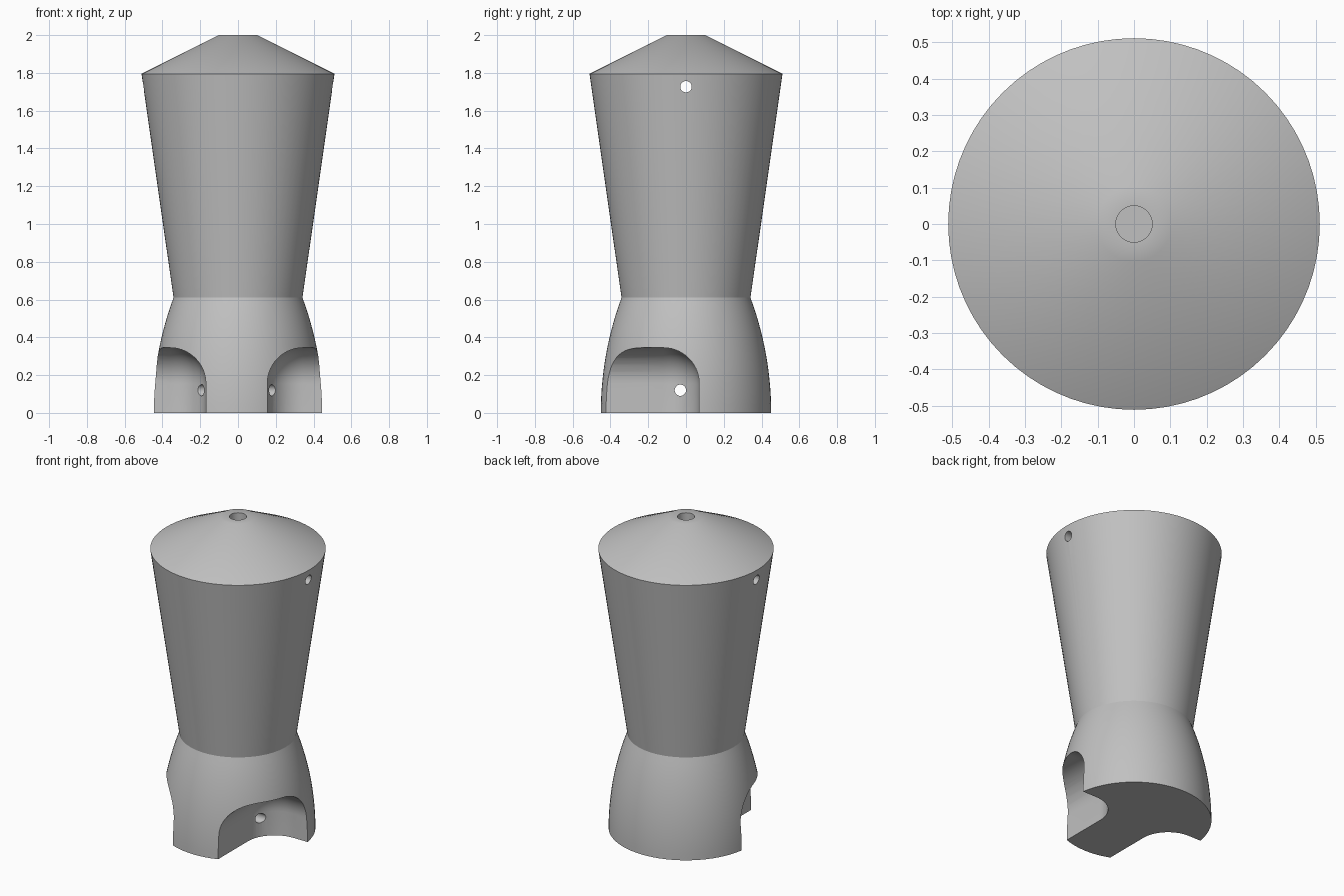
import bpy, bmesh, math
from mathutils import Matrix, Vector

cube = bpy.data.objects.get("Cube")
if cube:
    bpy.data.objects.remove(cube, do_unlink=True)

WAIST = 0.61
SEGMENTS = 72

grey = bpy.data.materials.new("plain grey")
grey.use_nodes = True
grey.diffuse_color = (0.53, 0.53, 0.53, 1)
grey.node_tree.nodes["Principled BSDF"].inputs["Base Color"].default_value = grey.diffuse_color


def make_object(name, bm):
    bmesh.ops.recalc_face_normals(bm, faces=bm.faces)
    mesh = bpy.data.meshes.new(name)
    bm.to_mesh(mesh)
    bm.free()
    mesh.materials.append(grey)
    obj = bpy.data.objects.new(name, mesh)
    bpy.context.collection.objects.link(obj)
    return obj


def revolve(name, profile):
    bm = bmesh.new()
    verts = [bm.verts.new((r, 0, z)) for r, z in profile]
    edges = [bm.edges.new(pair) for pair in zip(verts, verts[1:])]
    bmesh.ops.spin(bm, geom=verts + edges, cent=(0, 0, 0), axis=(0, 0, 1),
                   angle=math.tau, steps=SEGMENTS, use_merge=False)
    bmesh.ops.remove_doubles(bm, verts=bm.verts, dist=1e-4)
    return make_object(name, bm)


def recess_cutter(name, inner_x, side):
    # rounded block open to the front, the side and the floor
    bm = bmesh.new()
    center = Vector((side * (inner_x + 0.5), 0.07 - 0.5, 0.345 - 0.5))
    bmesh.ops.create_cube(bm, size=1, matrix=Matrix.Translation(center))
    bmesh.ops.bevel(bm, geom=bm.edges[:], offset=0.19, segments=14,
                    profile=0.5, affect='EDGES')
    return make_object(name, bm)


def cross_hole_cutter(name, y, z):
    bm = bmesh.new()
    matrix = Matrix.Translation((0, y, z)) @ Matrix.Rotation(math.pi / 2, 4, 'Y')
    bmesh.ops.create_cone(bm, cap_ends=True, segments=32, radius1=0.03,
                          radius2=0.03, depth=2, matrix=matrix)
    return make_object(name, bm)


# Body: bulged foot, tapered cup, conical cap with a blind hole in the top
foot = []
bulge = 1.75
for i in range(15):
    z = WAIST * i / 14
    foot.append((0.451 - bulge + math.sqrt(bulge ** 2 - z ** 2), z))
cap = [(0.511, 1.795), (0.103, 2), (0.05, 2), (0.05, 1.8), (0, 1.8)]
body = revolve("body", [(0, 0)] + foot + cap)

# Side recesses and through holes
cutters = [
    recess_cutter("left_recess_cutter", 0.155, 1),
    recess_cutter("right_recess_cutter", 0.17, -1),
    cross_hole_cutter("upper_hole_cutter", 0, 1.727),
    cross_hole_cutter("lower_hole_cutter", -0.03, 0.12),
]
bpy.ops.object.select_all(action='DESELECT')
body.select_set(True)
bpy.context.view_layer.objects.active = body
for cutter in cutters:
    cutter.hide_render = True
    mod = body.modifiers.new(cutter.name, 'BOOLEAN')
    mod.operation = 'DIFFERENCE'
    mod.solver = 'EXACT'
    mod.object = cutter
    bpy.ops.object.modifier_apply(modifier=mod.name)
for cutter in cutters:
    bpy.data.objects.remove(cutter, do_unlink=True)

# Smooth surfaces with a crisp crease at the waist
bpy.ops.object.shade_smooth_by_angle(angle=math.radians(30))
mesh = body.data
for edge in mesh.edges:
    if all(abs(mesh.vertices[v].co.z - WAIST) < 0.001 for v in edge.vertices):
        edge.use_edge_sharp = True
